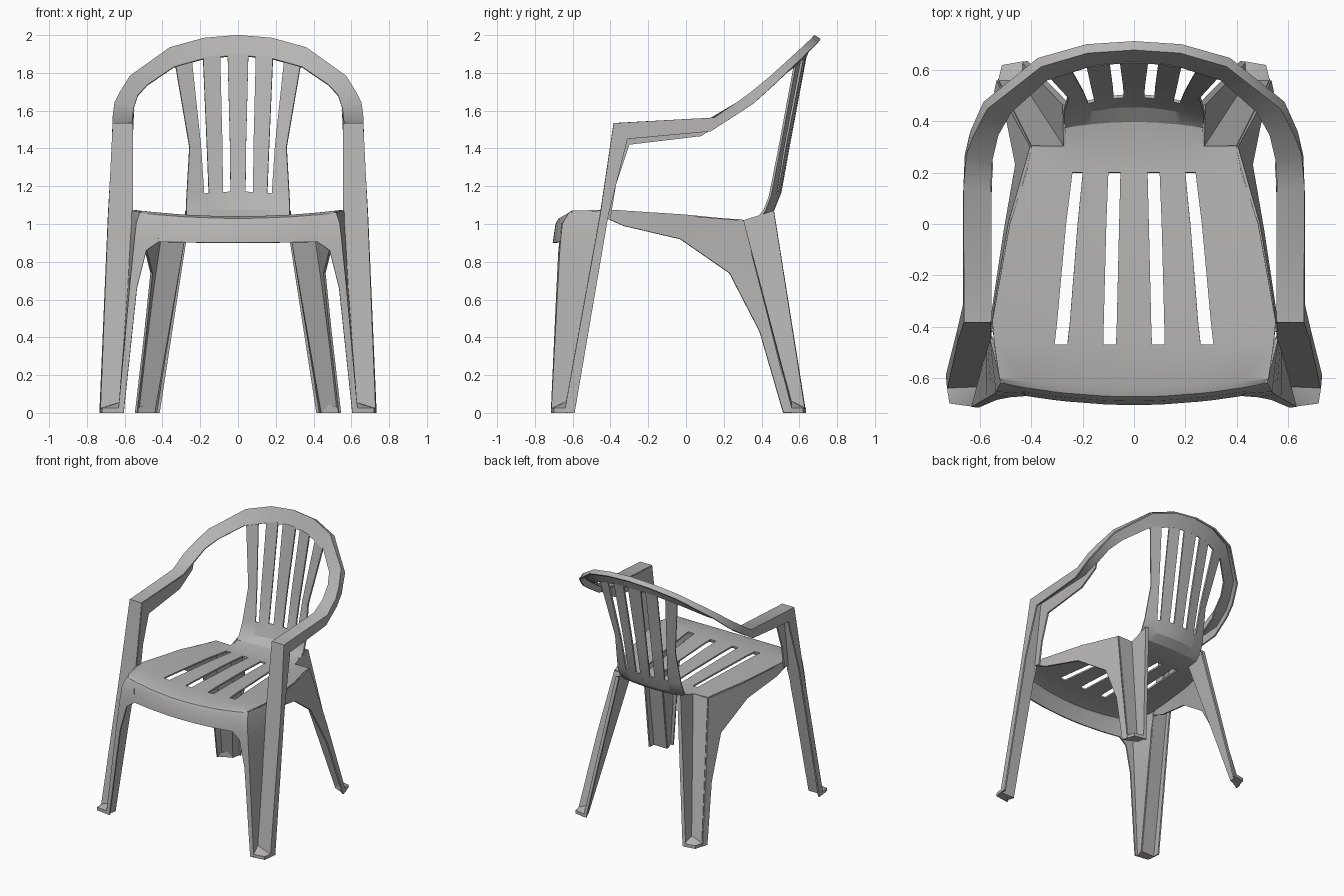
import bpy, bmesh, math

plastic = bpy.data.materials.new("grey plastic")
plastic.diffuse_color = (0.46, 0.455, 0.445, 1)
WALL = 0.012


def shell(name, rows, skip=lambda r, c: False, wall=WALL):
    """Thin mirrored sheet lofted through rows of points."""
    bm = bmesh.new()
    grid = [[bm.verts.new(p) for p in row] for row in rows]
    for r in range(len(rows) - 1):
        for c in range(len(rows[0]) - 1):
            if not skip(r, c):
                bm.faces.new((grid[r][c], grid[r][c + 1],
                              grid[r + 1][c + 1], grid[r + 1][c]))
    bmesh.ops.delete(bm, geom=[v for v in bm.verts if not v.link_faces],
                     context='VERTS')
    return finish(name, bm, wall)


def foot(name, outline, low, high, peak):
    """Closed foot pad with one raised corner."""
    bm = bmesh.new()
    bottom = [bm.verts.new((x, y, low)) for x, y in outline]
    top = [bm.verts.new((x, y, high)) for x, y in outline]
    top[-1].co.z = peak
    n = len(outline)
    bm.faces.new(bottom)
    for i in range(n):
        j = (i + 1) % n
        bm.faces.new((bottom[i], bottom[j], top[j], top[i]))
    for i in range(n - 2):
        bm.faces.new((top[-1], top[i], top[i + 1]))
    return finish(name, bm, 0)


def finish(name, bm, wall):
    bmesh.ops.recalc_face_normals(bm, faces=bm.faces[:])
    me = bpy.data.meshes.new(name)
    bm.to_mesh(me)
    bm.free()
    ob = bpy.data.objects.new(name, me)
    bpy.context.collection.objects.link(ob)
    me.materials.append(plastic)
    ob.modifiers.new("mirror", 'MIRROR').use_clip = True
    if wall:
        s = ob.modifiers.new("wall", 'SOLIDIFY')
        s.thickness = wall
        s.offset = 0
    bpy.ops.object.select_all(action='DESELECT')
    ob.select_set(True)
    bpy.context.view_layer.objects.active = ob
    bpy.ops.object.convert(target='MESH')
    bpy.ops.object.shade_smooth_by_angle(angle=math.radians(28))
    return ob


# Seat and slatted back: one sheet from the front apron to the top of the back
# y, z at centre, y and z curvature across x, slat edges, outer edge
profile = [
    (-0.70, 0.90, 0.20, 0.03, (0.07, 0.12, 0.26, 0.31, 0.40), 0.46),
    (-0.685, 1.00, 0.20, 0.08, (0.07, 0.12, 0.26, 0.31, 0.42), 0.51),
    (-0.67, 1.025, 0.20, 0.11, (0.07, 0.12, 0.26, 0.31, 0.42), 0.50),
    (-0.63, 1.035, 0.10, 0.11, (0.07, 0.12, 0.26, 0.31, 0.42), 0.525),
    (-0.47, 1.035, 0.00, 0.11, (0.07, 0.12, 0.26, 0.31, 0.42), 0.545),
    (-0.38, 1.035, 0.00, 0.11, (0.067, 0.118, 0.25, 0.30, 0.40), 0.553),
    (0.00, 1.025, 0.00, 0.08, (0.058, 0.108, 0.22, 0.265, 0.33), 0.485),
    (0.20, 1.015, 0.00, 0.05, (0.053, 0.10, 0.20, 0.24, 0.29), 0.42),
    (0.30, 1.01, 0.00, 0.05, (0.05, 0.09, 0.18, 0.21, 0.27), 0.40),
    (0.40, 1.025, -0.30, 0.05, (0.045, 0.085, 0.17, 0.19, 0.27), 0.40),
    (0.46, 1.07, -0.60, 0.00, (0.04, 0.08, 0.16, 0.18, 0.275), 0.40),
    (0.50, 1.17, -0.75, -0.30, (0.04, 0.08, 0.155, 0.18, 0.272), 0.40),
    (0.545, 1.42, -0.75, -0.20, (0.043, 0.083, 0.165, 0.197, 0.257), 0.40),
    (0.635, 1.90, -0.55, -0.60, (0.055, 0.095, 0.185, 0.245, 0.33), 0.40),
]
rows = [[(x, y + ky * x * x, z + kz * x * x) for x in (0, *edges, outer)]
        for y, z, ky, kz, edges, outer in profile]


def slot(r, c):
    in_slot = c in (1, 3) and (4 <= r <= 6 or r >= 11)
    return in_slot or (c == 5 and r >= 8)


shell("seat_and_back_slats", rows, slot)

# Armrest hoop: front leg plate, arm and top rail (inner, outer, lip offset)
hoop = [
    ((0.61, -0.64, 0.00), (0.725, -0.64, 0.00), (0.003, 0.05, 0)),
    ((0.56, -0.45, 1.05), (0.683, -0.45, 1.05), (0, 0.04, 0)),
    ((0.56, -0.38, 1.53), (0.66, -0.38, 1.53), (0, 0.07, -0.08)),
    ((0.56, 0.13, 1.555), (0.66, 0.15, 1.56), (0, -0.02, -0.07)),
    ((0.553, 0.25, 1.61), (0.65, 0.27, 1.64), (0.004, 0.00, -0.06)),
    ((0.53, 0.35, 1.68), (0.625, 0.34, 1.69), (0.008, 0.02, -0.05)),
    ((0.48, 0.44, 1.735), (0.57, 0.45, 1.78), (0.012, 0.025, -0.035)),
    ((0.34, 0.565, 1.83), (0.36, 0.615, 1.93), (0.012, 0.03, -0.022)),
    ((0.16, 0.622, 1.88), (0.18, 0.668, 1.98), (0.005, 0.03, -0.02)),
    ((0, 0.635, 1.89), (0, 0.68, 1.995), (0, 0.03, -0.02)),
]
shell("armrest_hoop", [[i, o, tuple(a + b for a, b in zip(o, d))]
                       for i, o, d in hoop])

# Inner lip under the arm
shell("arm_inner_lip", [
    [(0.562, -0.45, 1.04), (0.562, -0.40, 1.03)],
    [(0.562, -0.425, 1.22), (0.562, -0.37, 1.21)],
    [(0.562, -0.38, 1.53), (0.562, -0.30, 1.42)],
    [(0.562, 0.13, 1.555), (0.562, 0.08, 1.465)],
    [(0.555, 0.24, 1.605), (0.558, 0.23, 1.56)],
])

# Front leg: outward side plate and the front plate that runs into the apron
shell("front_leg", [
    [(0.558, -0.44, 1.07), (0.515, -0.615, 1.06), (0.46, -0.625, 1.05)],
    [(0.560, -0.45, 1.00), (0.535, -0.65, 1.00), (0.43, -0.655, 1.00)],
    [(0.565, -0.475, 0.91), (0.545, -0.66, 0.91), (0.42, -0.665, 0.905)],
    [(0.569, -0.485, 0.84), (0.552, -0.665, 0.84), (0.485, -0.67, 0.86)],
    [(0.578, -0.52, 0.66), (0.570, -0.675, 0.66), (0.535, -0.68, 0.66)],
    [(0.610, -0.64, 0.00), (0.630, -0.71, 0.00), (0.605, -0.71, 0.00)],
])
foot("front_foot", [(0.73, -0.635), (0.72, -0.70), (0.63, -0.712),
                    (0.612, -0.635)], 0, 0.025, 0.06)

# Side apron sweeping down into the outer plate of the back leg
shell("side_apron", [
    [(0.553, -0.42, 1.065), (0.557, -0.42, 1.03)],
    [(0.535, -0.29, 1.06), (0.548, -0.33, 0.99)],
    [(0.485, 0.00, 1.043), (0.503, -0.03, 0.92)],
    [(0.400, 0.30, 1.018), (0.458, 0.23, 0.74)],
    [(0.465, 0.42, 0.56), (0.490, 0.39, 0.43)],
    [(0.530, 0.56, 0.00), (0.540, 0.515, 0.00)],
])

# Back leg: rear plate, inner plate and narrow rear flange
shell("back_leg", [
    [(0.40, 0.30, 1.018), (0.27, 0.30, 1.018), (0.275, 0.46, 1.07),
     (0.25, 0.46, 1.07)],
    [(0.53, 0.56, 0.0), (0.445, 0.57, 0.0), (0.435, 0.628, 0.0),
     (0.415, 0.63, 0.0)],
])
foot("back_foot", [(0.54, 0.52), (0.515, 0.62), (0.43, 0.635),
                   (0.443, 0.565)], 0, 0.025, 0.06)
